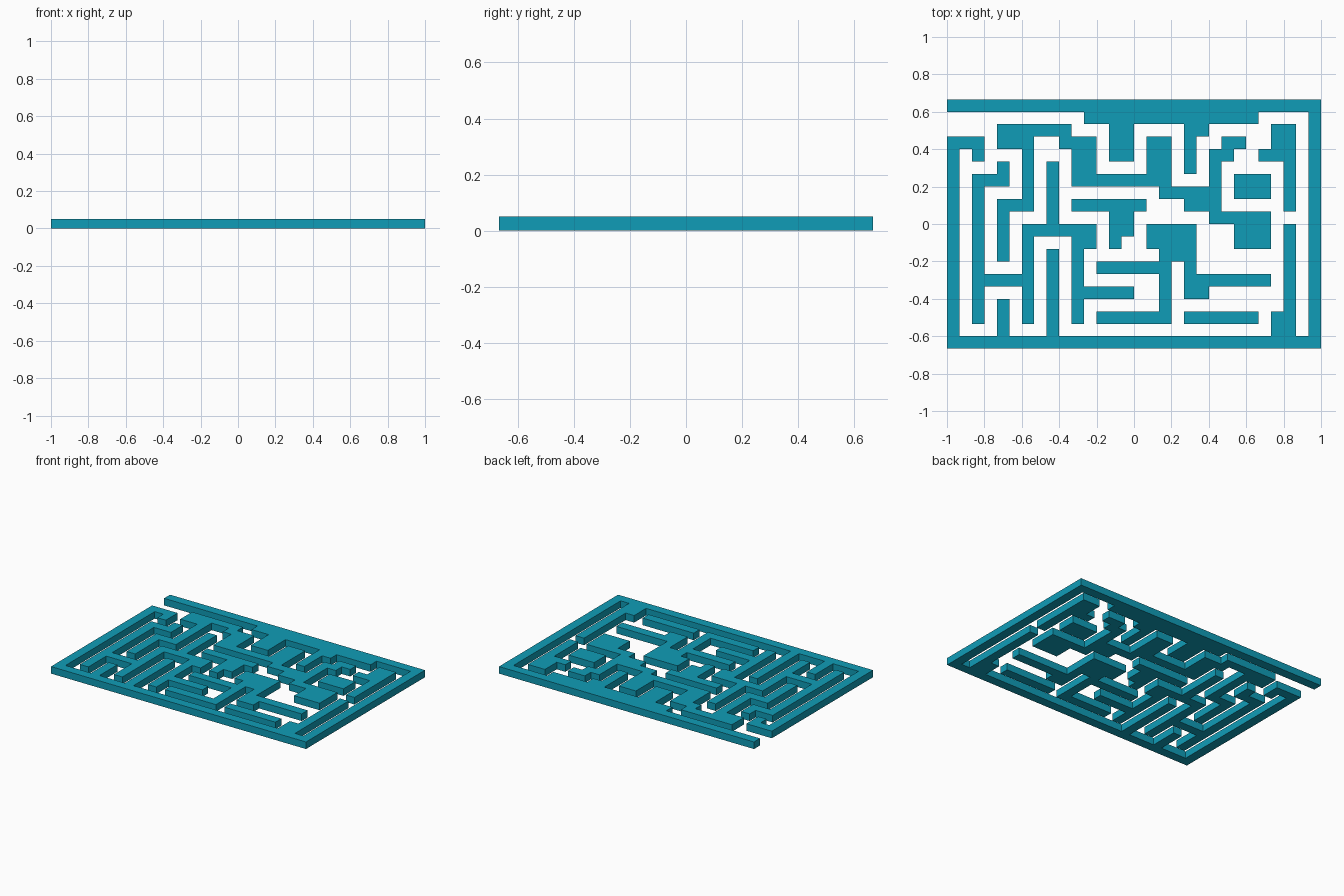
import bpy
import bmesh

cube = bpy.data.objects.get("Cube")
if cube:
    bpy.data.objects.remove(cube)

# The maze lies on a grid of square cells, column 0 at the left, row 0 at the back
COLS, ROWS = 30, 20
CELL = 2 / COLS
HEIGHT = 0.05

# Teal finish
teal = bpy.data.materials.new("teal")
teal.use_nodes = True
colour = (0.005, 0.335, 0.474, 1)
teal.diffuse_color = colour
teal.node_tree.nodes["Principled BSDF"].inputs["Base Color"].default_value = colour


def stroke_cells(stroke):
    """Cells of a wall path; a diagonal step fills the whole rectangle."""
    cells = set()
    for (c0, r0), (c1, r1) in zip(stroke, stroke[1:]):
        for c in range(min(c0, c1), max(c0, c1) + 1):
            for r in range(min(r0, r1), max(r0, r1) + 1):
                cells.add((c, r))
    return cells


def add_wall(name, *strokes):
    """One joined wall made of several strokes, given as cell corners."""
    cells = set().union(*map(stroke_cells, strokes))
    bm = bmesh.new()

    def quad(*corners):
        bm.faces.new([
            bm.verts.new(((c - COLS / 2) * CELL, (ROWS / 2 - r) * CELL, z))
            for c, r, z in corners
        ])

    for c, r in cells:
        # Top and bottom, corners anticlockwise from the front left
        ring = [(c, r + 1), (c + 1, r + 1), (c + 1, r), (c, r)]
        quad(*[(*p, HEIGHT) for p in ring])
        quad(*[(*p, 0) for p in reversed(ring)])
        # Sides only where the wall ends
        neighbours = [(c, r + 1), (c + 1, r), (c, r - 1), (c - 1, r)]
        for i, neighbour in enumerate(neighbours):
            if neighbour not in cells:
                a, b = ring[i], ring[(i + 1) % 4]
                quad((*a, 0), (*b, 0), (*b, HEIGHT), (*a, HEIGHT))

    # Join the cells and merge coplanar faces
    bmesh.ops.remove_doubles(bm, verts=bm.verts[:], dist=0.001)
    bmesh.ops.dissolve_limit(bm, angle_limit=0.02, verts=bm.verts[:], edges=bm.edges[:])
    mesh = bpy.data.meshes.new(name)
    bm.to_mesh(mesh)
    bm.free()
    mesh.materials.append(teal)
    bpy.context.collection.objects.link(bpy.data.objects.new(name, mesh))


# Outer frame, open at the back left, with its inward teeth
add_wall(
    "outer_frame",
    [(0, 0), (29, 0), (29, 19), (0, 19), (0, 3), (2, 3), (2, 4)],
    [(11, 1), (24, 1)],
    [(13, 1), (14, 4)],
    [(20, 2), (19, 2), (19, 5)],
    [(4, 16), (4, 19)],
    [(8, 12), (8, 19)],
    [(26, 17), (27, 19)],
    [(27, 10), (27, 19)],
)

# Long parallel walls on the left
add_wall(
    "left_comb",
    [(4, 5), (4, 6), (2, 6), (2, 17)],
    [(2, 14), (6, 14)],
    [(6, 17), (6, 10), (11, 10)],
    [(8, 5), (8, 10)],
    [(11, 10), (10, 11), (10, 17)],
    [(10, 15), (14, 15)],
)

# Winding wall from the back left to the right room
add_wall(
    "winding_spine",
    [(4, 12), (4, 8), (6, 8), (6, 2), (9, 2), (9, 3), (11, 3), (10, 6), (17, 6)],
    [(4, 2), (6, 3)],
    [(16, 3), (17, 6)],
    [(17, 6), (17, 7), (21, 7)],
    [(19, 7), (21, 8)],
    [(25, 9), (21, 9), (21, 4), (22, 4), (22, 3), (23, 3)],
    [(23, 9), (25, 11)],
)

# Central walls
add_wall("centre_tee", [(10, 8), (15, 8)], [(13, 8), (14, 10)], [(13, 10), (13, 11)])
add_wall(
    "centre_block",
    [(16, 10), (19, 11)],
    [(17, 11), (19, 12)],
    [(19, 12), (19, 14), (25, 14)],
    [(19, 14), (20, 15)],
    [(17, 12), (17, 17), (12, 17)],
    [(12, 13), (17, 13)],
)

# Small free-standing pieces on the right
add_wall("front_bar", [(19, 17), (24, 17)])
add_wall("right_block", [(23, 6), (25, 7)])
add_wall("right_hook", [(26, 2), (27, 4)], [(25, 4), (27, 4), (27, 8)])
